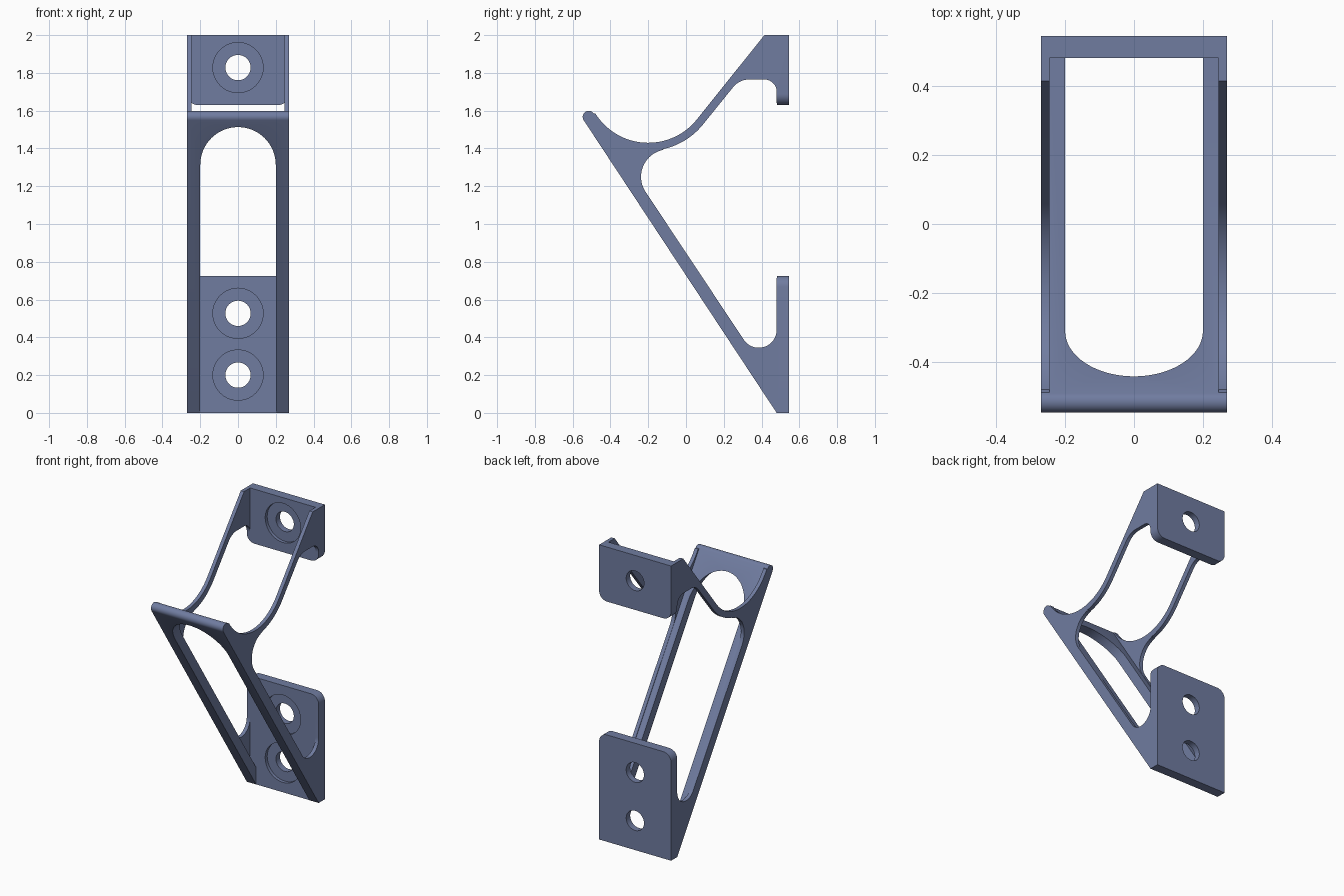
import bpy, bmesh, math
from mathutils import Vector

if "Cube" in bpy.data.objects:
    bpy.data.objects.remove(bpy.data.objects["Cube"])

W = 0.27          # half width of the bracket
WEB = 0.245       # inner face of the thin side webs
PLATE = 0.481     # front face of the mounting plates


def arc(cx, cy, r, a0, a1, n=20):
    """Points on an arc, angles in degrees."""
    return [(cx + r * math.cos(math.radians(a0 + (a1 - a0) * i / n)),
             cy + r * math.sin(math.radians(a0 + (a1 - a0) * i / n))) for i in range(n + 1)]


def prism(name, pts, lo, hi, axis):
    """Extrude an outline: axis 'x' takes (y, z) points, axis 'y' takes (x, z) points."""
    place = (lambda p, d: (d, p[0], p[1])) if axis == 'x' else (lambda p, d: (p[0], d, p[1]))
    bm = bmesh.new()
    a = [bm.verts.new(place(p, lo)) for p in pts]
    b = [bm.verts.new(place(p, hi)) for p in pts]
    bm.faces.new(a)
    bm.faces.new(b[::-1])
    for i in range(len(pts)):
        j = (i + 1) % len(pts)
        bm.faces.new((a[j], a[i], b[i], b[j]))
    bmesh.ops.recalc_face_normals(bm, faces=bm.faces[:])
    me = bpy.data.meshes.new(name)
    bm.to_mesh(me)
    bm.free()
    ob = bpy.data.objects.new(name, me)
    bpy.context.collection.objects.link(ob)
    return ob


def cut(body, cutter):
    """Subtract the cutter, then discard it."""
    cutter.hide_render = True
    bpy.context.view_layer.objects.active = body
    m = body.modifiers.new("cut", 'BOOLEAN')
    m.operation = 'DIFFERENCE'
    m.solver = 'EXACT'
    m.object = cutter
    bpy.ops.object.modifier_apply(modifier=m.name)
    bpy.data.objects.remove(cutter, do_unlink=True)


# Full side profile (y, z)
profile = [(0.48, 0), (0.546, 0), (0.546, 0.725), (0.48, 0.725)]
profile += arc(0.385, 0.44, 0.095, 0, -146.6)          # lower inner fillet
profile += arc(-0.093, 1.25, 0.145, 213.4, 100.5)      # fillet under the cradle
profile += arc(-0.2, 1.76, 0.372, 282, 321)            # underside of the cradle
profile += arc(0.335, 1.655, 0.11, 141, 90)            # upper inner fillets
profile += arc(0.415, 1.70, 0.065, 90, 0)
profile += [(0.48, 1.63), (0.546, 1.63), (0.546, 2), (0.415, 2)]
profile += arc(-0.2, 1.76, 0.33, 321, 212, 32)         # cradle top
profile += arc(-0.515, 1.567, 0.032, 33.4, 213.4, 16)  # rounded lip
body = prism("wall_bracket", profile, -W, W, 'x')

# Round the free corners of the two mounting plates
bm = bmesh.new()
bm.from_mesh(body.data)
corners = []
for f in bm.faces:
    zs = [v.co.z for v in f.verts]
    if max(zs) - min(zs) < 1e-4 and (abs(zs[0] - 0.725) < 1e-4 or abs(zs[0] - 1.63) < 1e-4):
        corners += [e for e in f.edges
                    if abs(e.verts[0].co.x - e.verts[1].co.x) < 1e-4]
bmesh.ops.bevel(bm, geom=corners, offset=0.058, segments=8, profile=0.5, affect='EDGES')
bm.to_mesh(body.data)
bm.free()

# Hollow between the side webs, behind the front panel
slope = 0.66
line_y = lambda z: 0.5565 - slope * z
z0 = (0.5565 - PLATE) / slope
cut(body, prism("hollow", [(PLATE, z0), (PLATE, 2.2), (line_y(2.2), 2.2)], -WEB, WEB, 'x'))

# Arched window in the front panel, open at the bottom
window = [(-0.2, -0.1), (0.2, -0.1)] + arc(0, 1.313, 0.2, 0, 180, 32)
cut(body, prism("window", window, -0.9, PLATE, 'y'))

# Screw holes with shallow counterbores
for z in (0.2, 0.527, 1.828):
    for r, y0, y1 in ((0.133, 0.40, PLATE + 0.022), (0.067, 0.40, 0.7)):
        cut(body, prism("hole", arc(0, z, r, 0, 360, 40)[:-1], y0, y1, 'y'))

# Slate blue finish
mat = bpy.data.materials.new("slate_blue")
mat.diffuse_color = (0.162, 0.202, 0.352, 1)
mat.use_nodes = True
mat.node_tree.nodes["Principled BSDF"].inputs["Base Color"].default_value = mat.diffuse_color
body.data.materials.clear()
body.data.materials.append(mat)
for p in body.data.polygons:
    p.material_index = 0

bpy.ops.object.select_all(action='DESELECT')
body.select_set(True)
bpy.context.view_layer.objects.active = body
bpy.ops.object.shade_smooth_by_angle(angle=math.radians(30))
